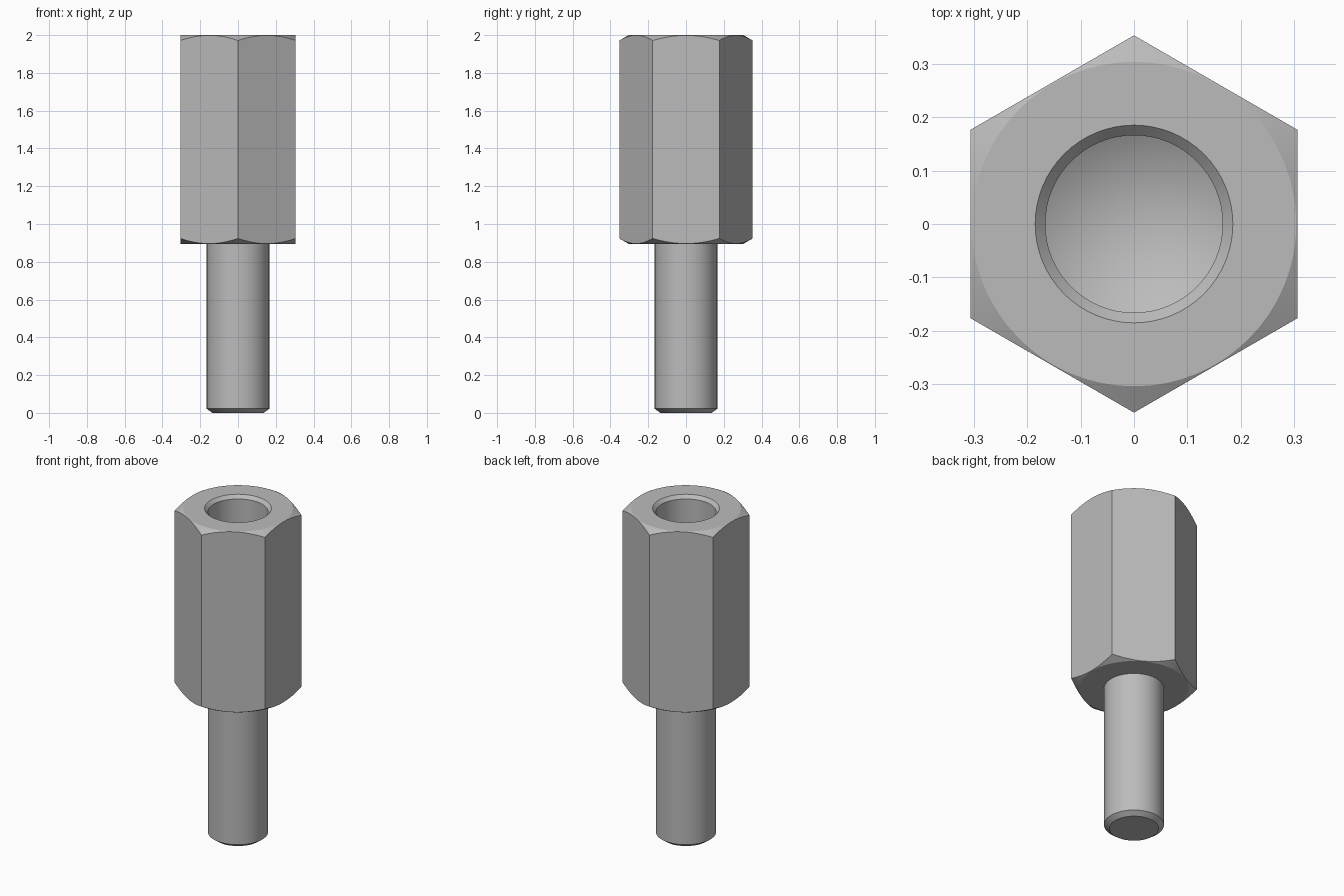
import bpy
import bmesh
import math

cube = bpy.data.objects.get("Cube")
if cube:
    bpy.data.objects.remove(cube, do_unlink=True)

# Single plain metal colour
steel = bpy.data.materials.new("grey metal")
steel.use_nodes = True
color = (0.5, 0.5, 0.5, 1)
steel.diffuse_color = color
steel.node_tree.nodes["Principled BSDF"].inputs["Base Color"].default_value = color

HEX_R = 0.353                                  # centre to corner
FLAT_R = HEX_R * math.cos(math.pi / 6) - 0.002  # where the chamfer cone starts
STUD_R = 0.166
TOP, BASE = 2.0, 0.895
SLOPE = math.tan(math.pi / 6)
WIDE = 0.42                                    # turned blank, wider than the hexagon


def add_object(name, bm):
    bmesh.ops.recalc_face_normals(bm, faces=bm.faces)
    mesh = bpy.data.meshes.new(name)
    bm.to_mesh(mesh)
    bm.free()
    obj = bpy.data.objects.new(name, mesh)
    bpy.context.collection.objects.link(obj)
    mesh.materials.append(steel)
    return obj


def lathe(name, profile, steps=64):
    """Turn a (radius, height) profile around the z axis."""
    bm = bmesh.new()
    verts = [bm.verts.new((r, 0, z)) for r, z in profile]
    edges = [bm.edges.new(pair) for pair in zip(verts, verts[1:])]
    bmesh.ops.spin(bm, geom=verts + edges, cent=(0, 0, 0), axis=(0, 0, 1),
                   angle=math.tau, steps=steps, use_merge=True)
    bmesh.ops.remove_doubles(bm, verts=bm.verts, dist=0.0001)
    return add_object(name, bm)


def hex_prism(name, low, high):
    bm = bmesh.new()
    ring = [bm.verts.new((HEX_R * math.sin(i * math.pi / 3),
                          HEX_R * math.cos(i * math.pi / 3), low)) for i in range(6)]
    face = bm.faces.new(ring)
    top = bmesh.ops.extrude_face_region(bm, geom=[face])["geom"]
    bmesh.ops.translate(bm, vec=(0, 0, high - low),
                        verts=[v for v in top if isinstance(v, bmesh.types.BMVert)])
    return add_object(name, bm)


def select_only(obj):
    bpy.ops.object.select_all(action='DESELECT')
    obj.select_set(True)
    bpy.context.view_layer.objects.active = obj


# Hexagonal body: turned blank with chamfered ends and a drilled hole
drop = (WIDE - FLAT_R) * SLOPE
bore_end = 1.22
body = lathe("hex_body", [
    (0, BASE), (FLAT_R, BASE), (WIDE, BASE + drop), (WIDE, TOP - drop),
    (FLAT_R, TOP), (0.185, TOP), (STUD_R, TOP - 0.02),
    (STUD_R, bore_end), (0, bore_end - STUD_R * SLOPE)])
cutter = hex_prism("hex_cutter", BASE - 0.2, TOP + 0.2)
cutter.hide_render = True
mod = body.modifiers.new("hexagon", 'BOOLEAN')
mod.operation = 'INTERSECT'
mod.solver = 'EXACT'
mod.object = cutter
select_only(body)
bpy.ops.object.modifier_apply(modifier=mod.name)
bpy.data.objects.remove(cutter, do_unlink=True)

# Stud with a chamfered tip
stud = lathe("stud", [(0, 0), (STUD_R - 0.03, 0), (STUD_R, 0.022),
                      (STUD_R, BASE + 0.01), (0, BASE + 0.01)])

for part in (body, stud):
    select_only(part)
    bpy.ops.object.shade_smooth_by_angle(angle=math.radians(25))
